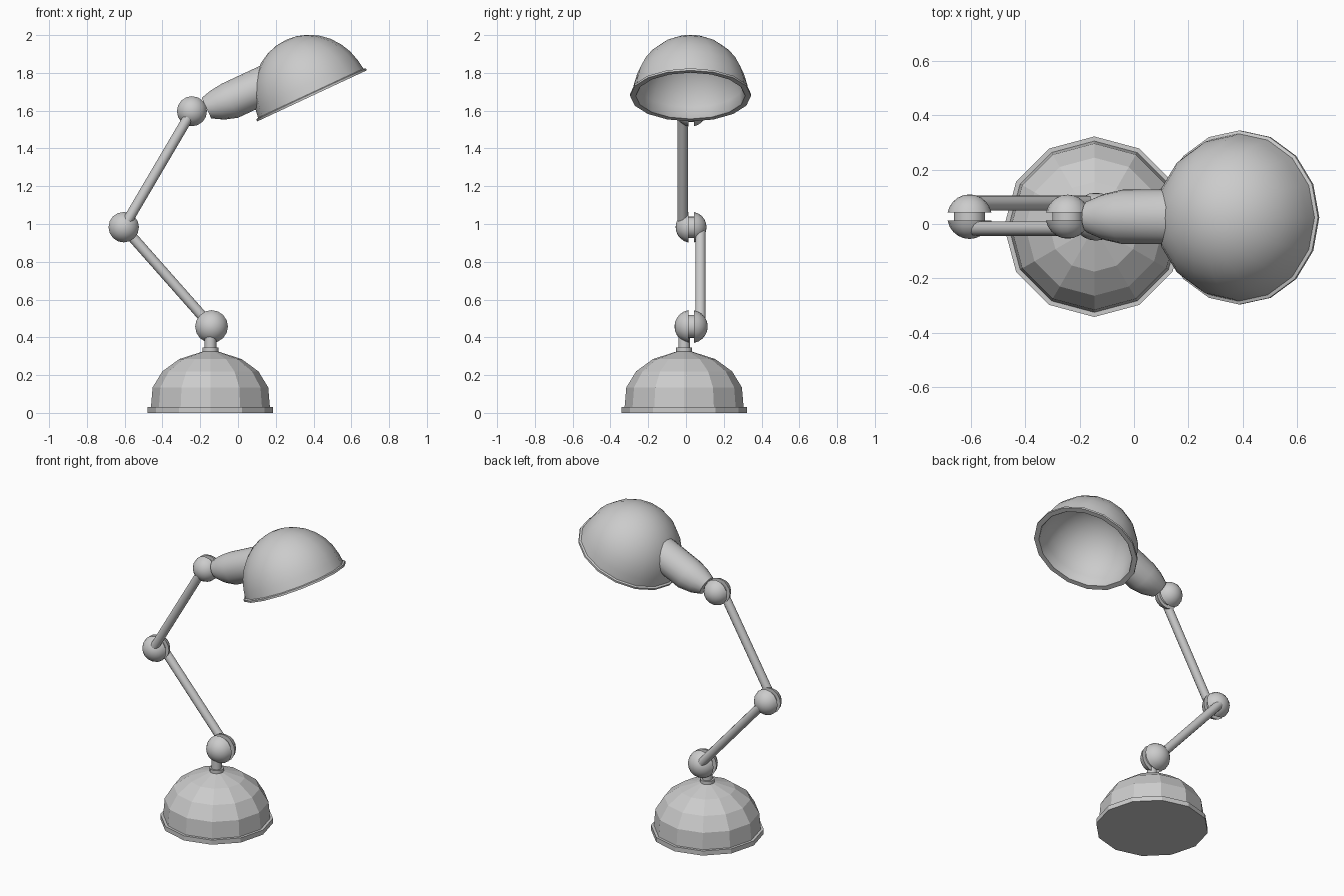
import bpy, bmesh
from math import sin, cos, pi, radians, sqrt
from mathutils import Vector

if "Cube" in bpy.data.objects:
    bpy.data.objects.remove(bpy.data.objects["Cube"])

Z = Vector((0, 0, 1))


def lathe(name, profile, loc, axis=Z, n=16, smooth=True):
    """Revolve (radius, height[, sideways offset]) points about an axis."""
    bm = bmesh.new()
    rings = []
    for r, h, *off in profile:
        dx = off[0] if off else 0
        rings.append([bm.verts.new((dx + r * cos(2 * pi * i / n), r * sin(2 * pi * i / n), h))
                      for i in range(n)])
    for a, b in zip(rings, rings[1:]):
        for i in range(n):
            j = (i + 1) % n
            bm.faces.new((a[i], a[j], b[j], b[i]))
    bmesh.ops.remove_doubles(bm, verts=bm.verts[:], dist=1e-5)
    bmesh.ops.recalc_face_normals(bm, faces=bm.faces[:])
    me = bpy.data.meshes.new(name)
    bm.to_mesh(me)
    bm.free()
    ob = bpy.data.objects.new(name, me)
    bpy.context.collection.objects.link(ob)
    ob.location = loc
    ob.rotation_mode = 'QUATERNION'
    ob.rotation_quaternion = Z.rotation_difference(Vector(axis).normalized())
    if smooth:
        bpy.ops.object.select_all(action='DESELECT')
        ob.select_set(True)
        bpy.context.view_layer.objects.active = ob
        bpy.ops.object.shade_smooth_by_angle(angle=radians(40))
    return ob


def rod(name, a, b, r, n=12):
    a, b = Vector(a), Vector(b)
    length = (b - a).length
    return lathe(name, [(0, 0), (r, 0), (r, length), (0, length)], a, b - a, n)


def split_ball(name, loc, r):
    """Two sphere halves with a slot and a narrower core between them."""
    gap = 0.015
    start = math_asin = gap / r
    half = [(r * cos(start + (pi / 2 - start) * k / 5),
             r * sin(start + (pi / 2 - start) * k / 5)) for k in range(6)]
    half[-1] = (0, r)
    core = 0.7 * r
    prof = [(a, -h) for a, h in reversed(half)] + [(core, -gap), (core, gap)] + half
    return lathe(name, prof, loc, (0, 1, 0))


# Weighted base: low-poly flat dome on a rim
bx, by = -0.146, -0.01
lathe("base", [(0, 0), (0.332, 0), (0.332, 0.03), (0.315, 0.03), (0.306, 0.135),
               (0.254, 0.22), (0.165, 0.285), (0.04, 0.325), (0, 0.325)],
      (bx, by, 0), n=12, smooth=False)
rod("base_collar", (bx, by, 0.315), (bx, by, 0.345), 0.042)
rod("base_stem", (bx, by, 0.34), (bx, by, 0.44), 0.031)

# Joints
yc = 0.027
joints = {"base_joint": (-0.14, 0.457, 0.088),
          "elbow_joint": (-0.605, 0.983, 0.082),
          "head_joint": (-0.244, 1.597, 0.081)}
for name, (x, z, r) in joints.items():
    split_ball(name, (x, yc, z), r)

# Arms, one on each side of the joints
(x1, z1, _), (x2, z2, _), (x3, z3, _) = joints.values()
rod("lower_arm", (x1, 0.077, z1), (x2, 0.077, z2), 0.027)
rod("upper_arm", (x2, -0.017, z2), (x3, -0.017, z3), 0.027)

# Lamp shade: thin smooth dome with a small lip, tilted
tilt = radians(25)
a_out, h_out, a_in, h_in = 0.306, 0.323, 0.286, 0.30
arc = [pi / 2 * k / 8 for k in range(9)]
outer = [(a_out * cos(t), h_out * sin(t)) for t in arc[:-1]] + [(0, h_out)]
inner = [(a_in * cos(t), h_in * sin(t)) for t in arc[:-1]] + [(0, h_in)]
shade_prof = inner[::-1] + [(0.29, -0.004), (0.32, -0.004), (0.32, 0.008), (0.308, 0.012)] + outer[1:]
lathe("shade", shade_prof, (0.39, 0.024, 1.682), (-sin(tilt), 0, cos(tilt)))

# Socket between head joint and shade; the far ring is fitted to the dome
socket = lathe("socket", [(0, -0.13, -0.017), (0.06, -0.13, -0.017), (0.085, -0.07, -0.007),
                          (0.10, 0, 0), (0.10, 0.15, 0)],
               (-0.042, 0.026, 1.653), (cos(tilt), 0, sin(tilt)))
for v in socket.data.vertices:
    if v.co.z > 0.1:
        h = 0.158 - v.co.x
        v.co.z = 0.403 - 0.297 * sqrt(max(0, 1 - (h / 0.312) ** 2 - (v.co.y / 0.297) ** 2))
